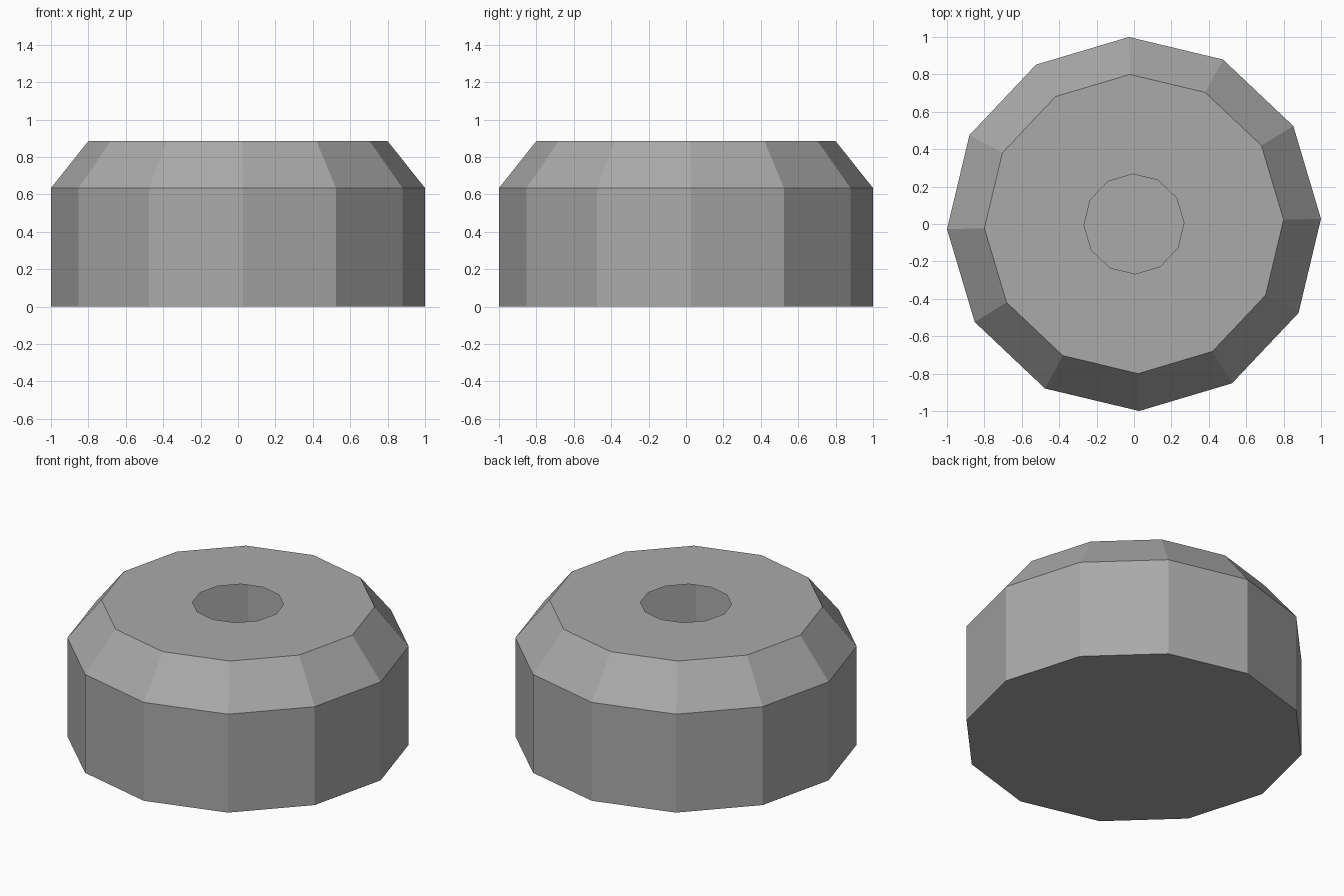
import bpy
import bmesh
from math import sin, cos, tau, radians

SIDES = 12
TWIST = radians(1.6)

if "Cube" in bpy.data.objects:
    bpy.data.objects.remove(bpy.data.objects["Cube"], do_unlink=True)

# Plain grey material
grey = bpy.data.materials.new("grey")
grey.use_nodes = True
colour = (0.4, 0.4, 0.4, 1)
grey.diffuse_color = colour
grey.node_tree.nodes["Principled BSDF"].inputs["Base Color"].default_value = colour


def ring(bm, radius, z):
    angles = [TWIST + tau * i / SIDES for i in range(SIDES)]
    return [bm.verts.new((radius * cos(a), radius * sin(a), z)) for a in angles]


# Hollow pot: closed base, upright wall, sloped shoulder, flat top with a round opening
bm = bmesh.new()
profile = [(1.0, 0.0), (1.0, 0.635), (0.8, 0.885), (0.267, 0.885)]
rings = [ring(bm, r, z) for r, z in profile]
bm.faces.new(reversed(rings[0]))
for low, high in zip(rings, rings[1:]):
    for i in range(SIDES):
        j = (i + 1) % SIDES
        bm.faces.new((low[i], low[j], high[j], high[i]))

mesh = bpy.data.meshes.new("pot_shell")
bm.to_mesh(mesh)
bm.free()
mesh.materials.append(grey)
pot = bpy.data.objects.new("pot_shell", mesh)
bpy.context.collection.objects.link(pot)
